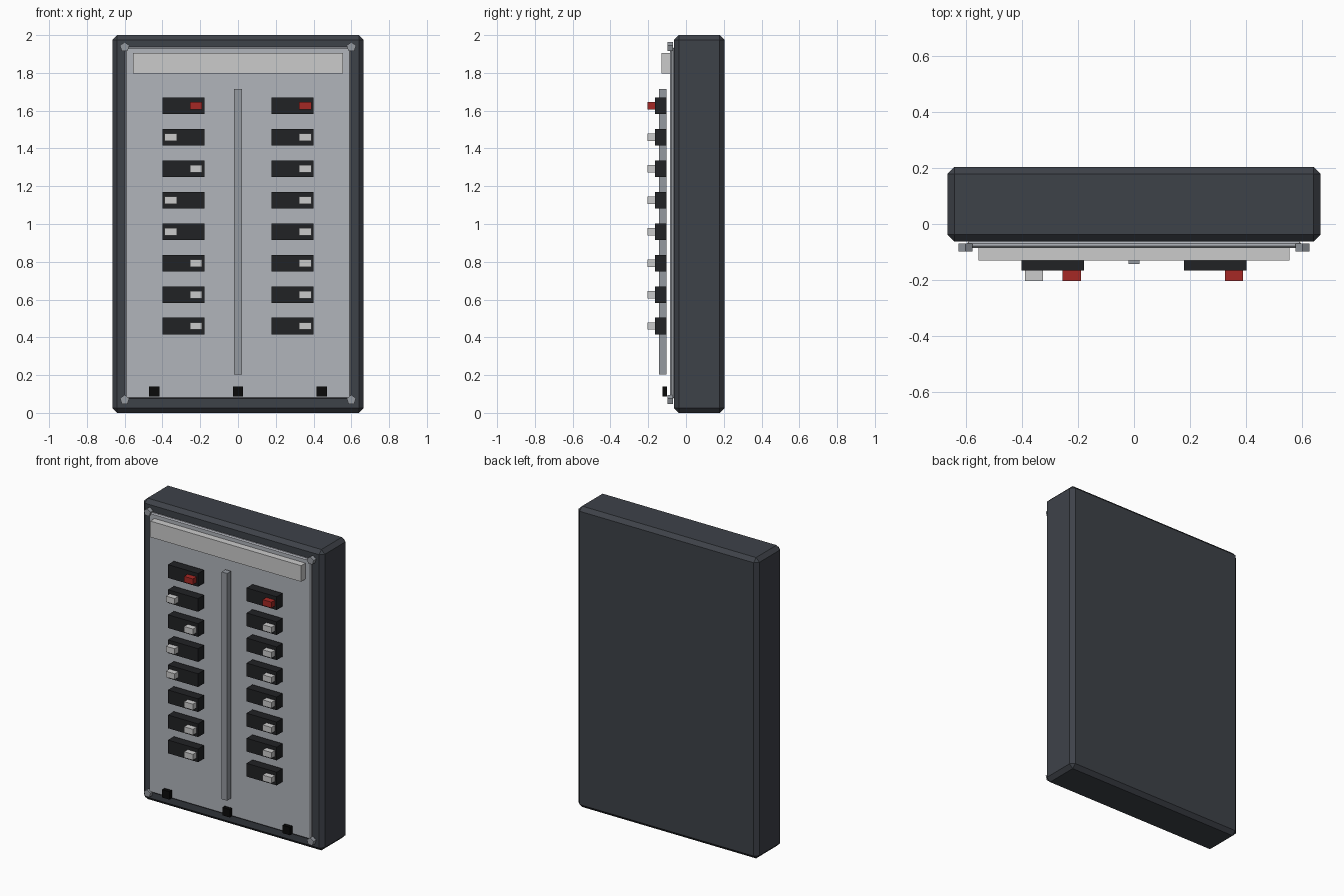
import bpy, bmesh, math

if "Cube" in bpy.data.objects:
    bpy.data.objects.remove(bpy.data.objects["Cube"])


def material(name, rgb):
    m = bpy.data.materials.new(name)
    m.diffuse_color = (*rgb, 1)
    m.use_nodes = True
    m.node_tree.nodes["Principled BSDF"].inputs["Base Color"].default_value = m.diffuse_color
    return m


CASE = material("case_paint", (0.048, 0.054, 0.066))
PANEL = material("panel_grey", (0.44, 0.46, 0.50))
PALE = material("pale_plastic", (0.60, 0.61, 0.62))
STEEL = material("steel", (0.30, 0.32, 0.35))
BLACK = material("black_plastic", (0.015, 0.016, 0.018))
SLOT = material("slot_black", (0.003, 0.003, 0.003))
RED = material("red_plastic", (0.38, 0.022, 0.018))


def finish(name, bm, mat):
    me = bpy.data.meshes.new(name)
    bm.to_mesh(me)
    bm.free()
    me.materials.append(mat)
    ob = bpy.data.objects.new(name, me)
    bpy.context.collection.objects.link(ob)
    return ob


def box(name, x, y, z, mat, bevel=0):
    """Box from (min, max) ranges on each axis, optionally chamfered."""
    bm = bmesh.new()
    bmesh.ops.create_cube(bm, size=1)
    for v in bm.verts:
        v.co = [(r[0] + r[1]) / 2 + c * (r[1] - r[0]) for r, c in zip((x, y, z), v.co)]
    ob = finish(name, bm, mat)
    if bevel:
        mod = ob.modifiers.new("chamfer", "BEVEL")
        mod.width = bevel
        mod.segments = 1
    return ob


def span(c, size):
    return (c - size / 2, c + size / 2)


# Cabinet, front panel, header plate, centre bar
box("cabinet", (-0.665, 0.665), (-0.063, 0.203), (0, 2), CASE, 0.025)
box("front_panel", (-0.597, 0.597), (-0.085, -0.063), (0.075, 1.936), PANEL, 0.007)
box("header_plate", (-0.555, 0.555), (-0.13, -0.084), (1.798, 1.905), PALE)
box("centre_bar", (-0.02, 0.02), (-0.143, -0.103), (0.204, 1.715), STEEL)

# Two columns of breakers; handle side per row (+1 right, -1 left)
columns = {-0.289: (1, -1, 1, -1, -1, 1, 1, 1), 0.289: (1,) * 8}
for cx, sides in columns.items():
    for row, side in enumerate(sides):
        cz = 1.626 - row * 0.1666
        box("breaker", span(cx, 0.222), (-0.165, -0.103), span(cz, 0.088), BLACK)
        box("breaker_handle", span(cx + side * 0.067, 0.065), (-0.203, -0.164),
            span(cz, 0.039), PALE if row else RED)

# Black knockouts along the bottom
for cx in (-0.443, 0, 0.443):
    box("knockout", span(cx, 0.055), (-0.125, -0.1), span(0.114, 0.053), SLOT)

# Five-sided corner screws
for cx in (-0.6, 0.6):
    for cz in (0.069, 1.937):
        bm = bmesh.new()
        ring = [bm.verts.new((cx + 0.026 * math.sin(i * math.tau / 5), -0.098,
                              cz + 0.026 * math.cos(i * math.tau / 5))) for i in range(5)]
        face = bm.faces.new(ring)
        ext = bmesh.ops.extrude_face_region(bm, geom=[face], use_keep_orig=True)
        bmesh.ops.translate(bm, vec=(0, 0.028, 0),
                            verts=[g for g in ext["geom"] if isinstance(g, bmesh.types.BMVert)])
        bmesh.ops.recalc_face_normals(bm, faces=bm.faces)
        finish("corner_screw", bm, STEEL)
